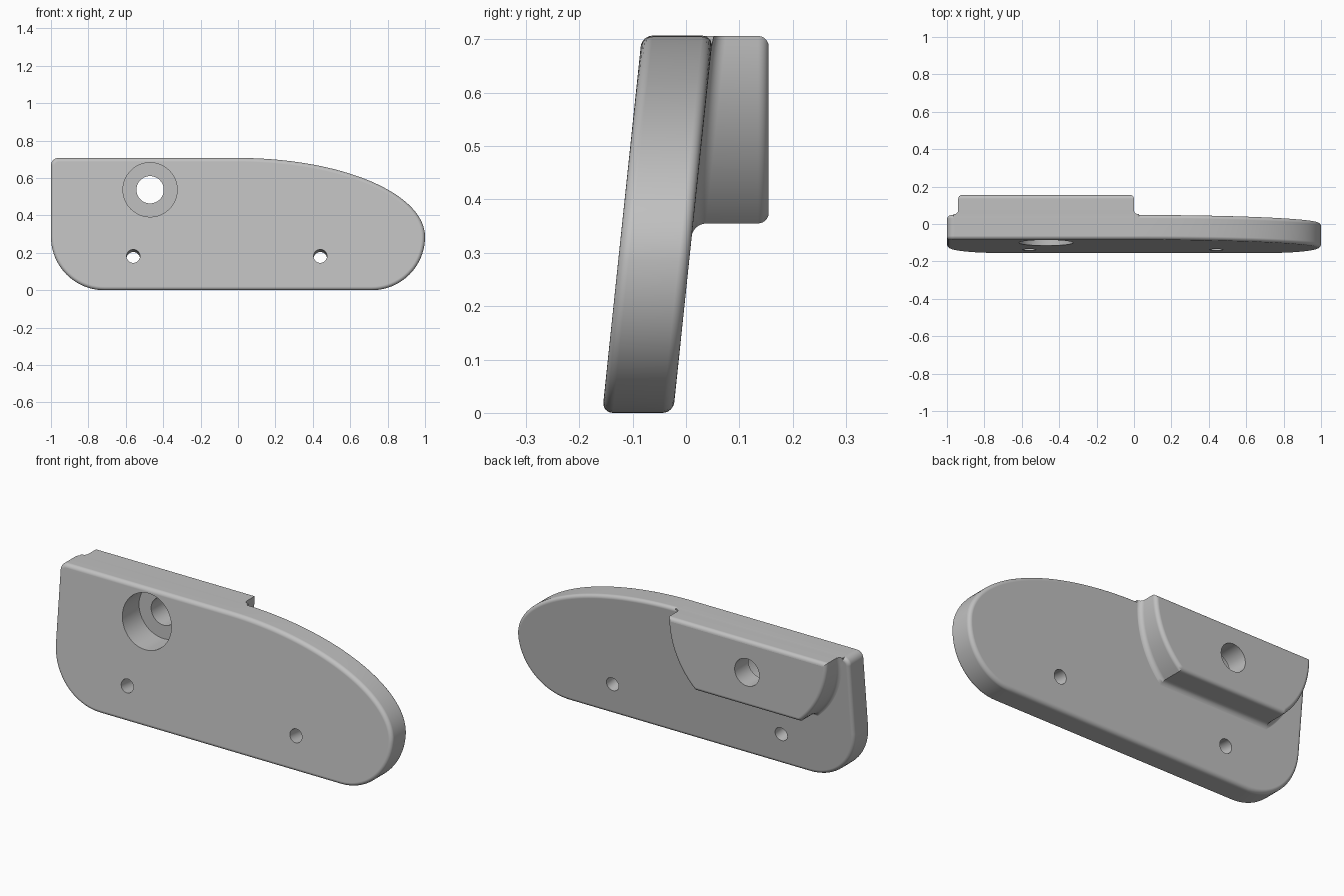
import bpy
import bmesh
import math
from mathutils import Vector

cube = bpy.data.objects.get("Cube")
if cube:
    bpy.data.objects.remove(cube)

HEIGHT = 0.707
FRONT, BACK = -0.157, -0.024     # face positions at ground level
TILT = math.radians(6)
FILLET = 0.02
STEPS = 6


def lean(z):
    return z * math.tan(TILT)


def arc(cx, cz, rx, rz, start, end, count):
    points = []
    for i in range(count + 1):
        a = math.radians(start + (end - start) * i / count)
        points.append(Vector((cx + rx * math.cos(a), cz + rz * math.sin(a))))
    return points


def inset(outline, amount):
    """Move a clockwise outline inwards with mitred corners."""
    result = []
    for i, p in enumerate(outline):
        before = (p - outline[i - 1]).normalized()
        after = (outline[(i + 1) % len(outline)] - p).normalized()
        n1, n2 = Vector((before.y, -before.x)), Vector((after.y, -after.x))
        result.append(p + (n1 + n2) * amount / (1 + n1.dot(n2)))
    return result


def loft(name, outline, rings, top):
    """Skin rings of (inset, depth, follows the lean) into a closed solid."""
    outline = [p for i, p in enumerate(outline) if (p - outline[i - 1]).length > 1e-5]
    bm = bmesh.new()
    loops = []
    for amount, depth, leaning in rings:
        loops.append([bm.verts.new((p.x, depth + (lean(p.y) if leaning else 0), min(p.y, top)))
                      for p in inset(outline, amount)])
    for a, b in zip(loops, loops[1:]):
        for i in range(len(a)):
            bm.faces.new((a[i - 1], a[i], b[i], b[i - 1]))
    bm.faces.new(loops[0])
    bm.faces.new(loops[-1])
    bmesh.ops.recalc_face_normals(bm, faces=bm.faces)
    mesh = bpy.data.meshes.new(name)
    bm.to_mesh(mesh)
    bm.free()
    obj = bpy.data.objects.new(name, mesh)
    bpy.context.collection.objects.link(obj)
    return obj


def rounded_edge(face, direction, leaning):
    """Rings from the side wall round to a flat face."""
    rings = []
    for i in range(STEPS + 1):
        a = math.radians(90 * i / STEPS)
        rings.append((FILLET * (1 - math.cos(a)),
                      face - direction * FILLET * (1 - math.sin(a)), leaning))
    return rings


def combine(target, tool, operation):
    bpy.context.view_layer.objects.active = target
    mod = target.modifiers.new("combine", 'BOOLEAN')
    mod.operation = operation
    mod.solver = 'EXACT'
    mod.object = tool
    bpy.ops.object.modifier_apply(modifier=mod.name)
    bpy.data.objects.remove(tool)


def drill(target, x, z, radius, y_start, y_end, tilt=0):
    bpy.ops.mesh.primitive_cylinder_add(
        vertices=48, radius=radius, depth=y_end - y_start,
        location=(x, (y_start + y_end) / 2, z),
        rotation=(math.pi / 2 - tilt, 0, 0))
    cutter = bpy.context.object
    cutter.name = "hole_cutter"
    cutter.hide_render = True
    combine(target, cutter, 'DIFFERENCE')


# Leaning plate with a long elliptical nose
R = 0.285
plate_outline = (arc(-0.96, HEIGHT - 0.04, 0.04, 0.04, 180, 90, 8)
                 + arc(0, R, 1, HEIGHT - R, 90, 0, 48)
                 + arc(1 - R, R, R, R, 0, -90, 20)
                 + arc(R - 1, R, R, R, -90, -180, 20))
plate = loft("plate", plate_outline,
             rounded_edge(FRONT, -1, True)[::-1] + rounded_edge(BACK, 1, True), HEIGHT)

# Upright mounting pad: a disc segment with a flared foot
PAD_R, PAD_BOTTOM, FLARE = 0.47, 0.355, 0.025
PAD_TOP = HEIGHT - 0.0006
cut = math.degrees(math.asin((PAD_TOP - PAD_BOTTOM) / PAD_R))
pad_outline = (arc(-PAD_R, PAD_TOP, PAD_R, PAD_R, 0, -cut, 20)
               + arc(-PAD_R, PAD_TOP, PAD_R, PAD_R, cut - 180, -180, 20))
foot = [(-FLARE, BACK - 0.04, True)]
for i in range(STEPS + 1):
    a = math.radians(90 - 90 * i / STEPS)
    foot.append((FLARE * (math.cos(a) - 1) if i == STEPS else -FLARE * (1 - math.cos(a)),
                 BACK - 0.0005 + FLARE * (1 - math.sin(a)), True))
pad = loft("mounting_pad", pad_outline, foot + rounded_edge(0.155, 1, False), PAD_TOP)
combine(plate, pad, 'UNION')

# Counterbored bolt hole, then two small holes square to the plate
drill(plate, -0.47, 0.537, 0.145, -0.4, 0.04)
drill(plate, -0.47, 0.537, 0.073, -0.4, 0.4)
for x in (-0.56, 0.44):
    drill(plate, x, 0.175, 0.036, -0.27, 0.13, TILT)

# Single grey finish
grey = bpy.data.materials.new("plain_grey")
grey.use_nodes = True
colour = (0.53, 0.53, 0.53, 1)
grey.diffuse_color = colour
grey.node_tree.nodes["Principled BSDF"].inputs["Base Color"].default_value = colour
plate.data.materials.clear()
plate.data.materials.append(grey)

# Smooth fillets, crisp hole rims, flat faces kept flat
bpy.ops.object.select_all(action='DESELECT')
plate.select_set(True)
bpy.context.view_layer.objects.active = plate
bpy.ops.object.shade_smooth_by_angle(angle=math.radians(30))
weighted = plate.modifiers.new("weighted_normals", 'WEIGHTED_NORMAL')
weighted.keep_sharp = True
